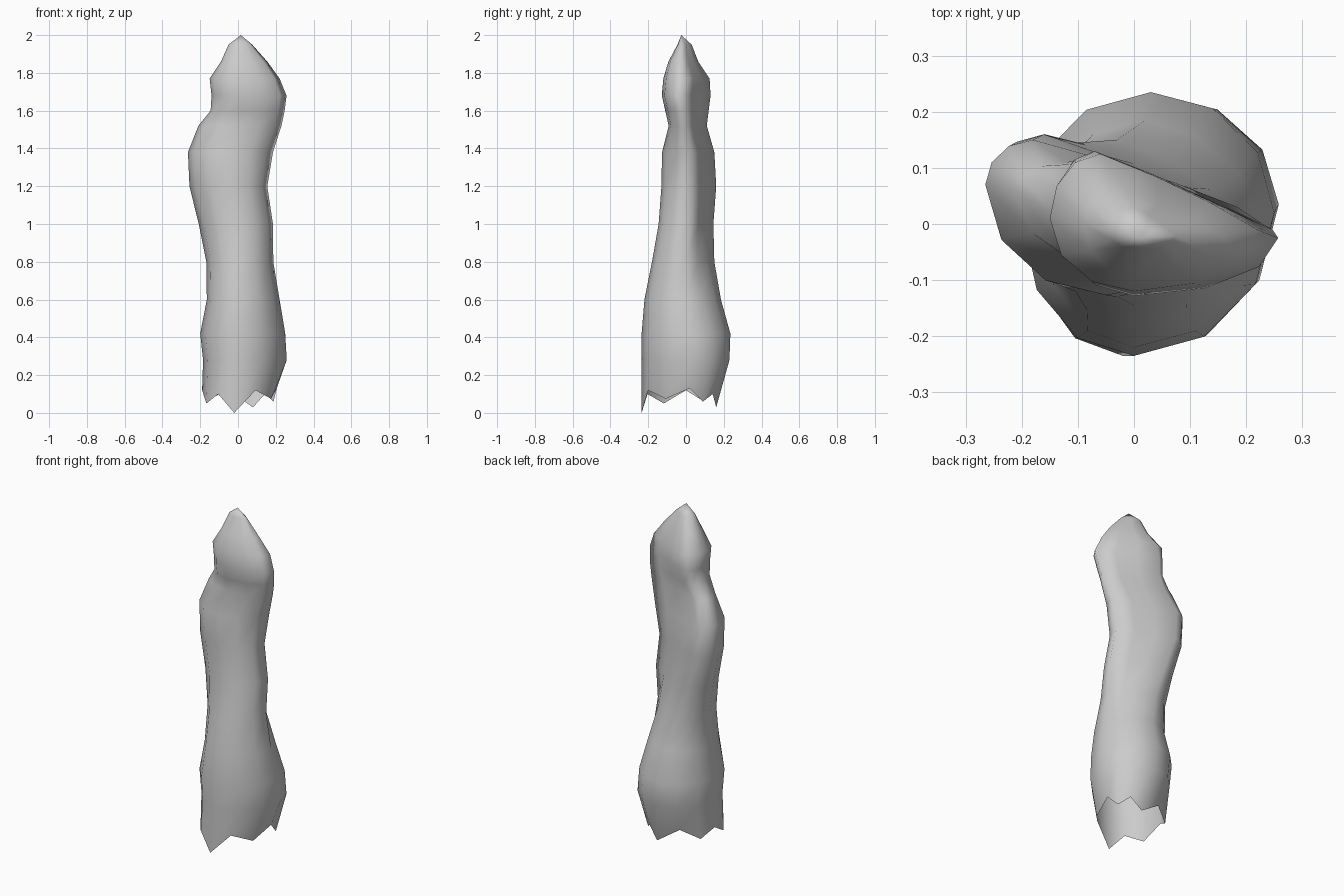
import bpy, bmesh, math

if "Cube" in bpy.data.objects:
    bpy.data.objects.remove(bpy.data.objects["Cube"])

# Cross-sections: z, then left point, right point, front (y, x), back (y, x)
SECTIONS = [
    (0.06, -.19, .00, .205, .02, -.235, -.02, .16, .08),
    (0.28, -.185, .00, .258, .035, -.235, .00, .23, .04),
    (0.42, -.20, .00, .25, .02, -.235, .00, .235, .03),
    (0.60, -.165, .00, .22, .00, -.22, .00, .185, .02),
    (0.80, -.168, .02, .187, .00, -.18, .00, .15, -.03),
    (1.00, -.208, .04, .185, .02, -.145, .00, .145, -.10),
    (1.20, -.257, .06, .155, .03, -.13, -.03, .16, -.16),
    (1.38, -.265, .07, .185, .03, -.127, -.05, .15, -.18),
    (1.52, -.21, .06, .23, .00, -.092, .00, .11, -.12),
    (1.60, -.145, .02, .247, -.01, -.11, .00, .12, -.08),
    (1.68, -.14, .02, .257, -.025, -.128, .00, .13, -.07),
    (1.77, -.15, .01, .22, -.01, -.12, .00, .125, -.06),
    (1.86, -.09, .00, .155, -.02, -.093, .00, .065, -.02),
    (1.95, -.05, -.01, .075, -.02, -.045, .01, .03, .00),
]
JAGGED = [0, .12, .075, .13, .06, .10, .03, .12, .07, .12, .05, .10]
STEPS = 3


def ring(sec):
    """Four quarter arcs through the front, right, back and left points."""
    z, xl, yl, xr, yr, yf, xf, yb, xb = sec
    pts = [(xf, yf), (xr, yr), (xb, yb), (xl, yl)]
    out = []
    for q in range(4):
        a, b = pts[q], pts[(q + 1) % 4]
        # the back right flank flattens higher up
        bulge = 1.0 if q != 1 else max(0.15, min(1.0, 1.0 - (z - 0.5) * 1.7))
        corner = (b[0], a[1]) if q % 2 == 0 else (a[0], b[1])
        for i in range(STEPS):
            t = i / STEPS
            s, c = math.sin(t * math.pi / 2), math.cos(t * math.pi / 2)
            co = []
            for k in (0, 1):
                arc = corner[k] + (a[k] - corner[k]) * (1 - s) + (b[k] - corner[k]) * (1 - c)
                # choose the convex side of the quarter arc
                arc = corner[k] + (a[k] - corner[k]) * (1 - s) + (b[k] - corner[k]) * (1 - c)
                line = a[k] * (1 - t) + b[k] * t
                co.append(line + (arc - line) * bulge)
            out.append((co[0], co[1], z))
    return out


# Rock column: open, jagged foot and a pointed tip
bm = bmesh.new()
rings = []
for n, sec in enumerate(SECTIONS):
    pts = ring(sec)
    if n == 0:
        pts = [(x, y, h) for (x, y, _), h in zip(pts, JAGGED)]
    rings.append([bm.verts.new(p) for p in pts])
N = len(JAGGED)
for lo, hi in zip(rings, rings[1:]):
    for i in range(N):
        j = (i + 1) % N
        bm.faces.new((lo[i], lo[j], hi[j], hi[i]))
tip = bm.verts.new((0.015, -0.025, 2.0))
for i in range(N):
    bm.faces.new((rings[-1][i], rings[-1][(i + 1) % N], tip))
for f in bm.faces:
    f.smooth = True

mesh = bpy.data.meshes.new("rock_column")
bm.to_mesh(mesh)
bm.free()
obj = bpy.data.objects.new("rock_column", mesh)
bpy.context.collection.objects.link(obj)
